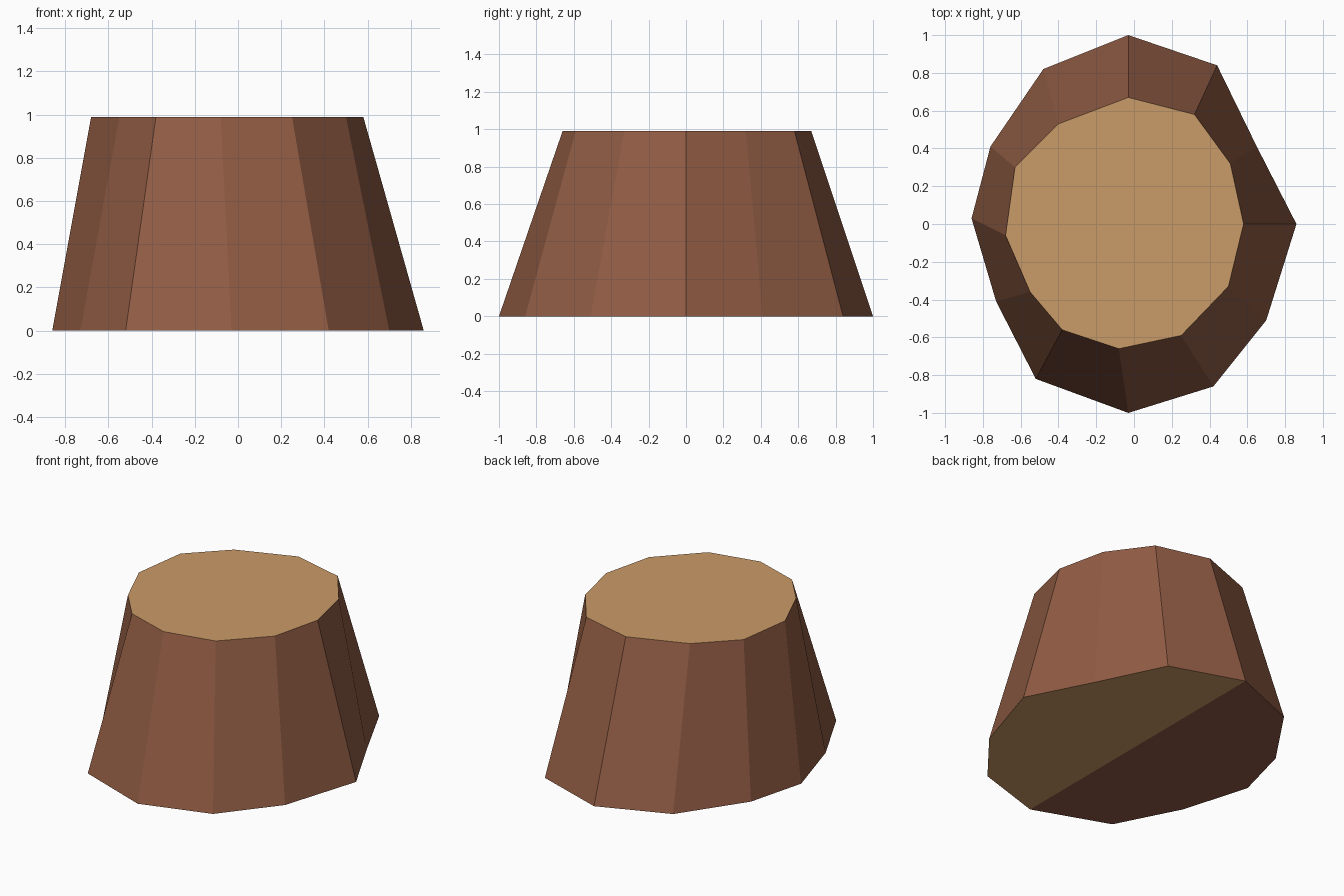
import bpy

if "Cube" in bpy.data.objects:
    bpy.data.objects.remove(bpy.data.objects["Cube"])


def srgb(r, g, b):
    """Convert 0-255 display colour to linear RGBA."""
    lin = [(c / 255 / 12.92) if c / 255 <= 0.04045 else ((c / 255 + 0.055) / 1.055) ** 2.4
           for c in (r, g, b)]
    return (*lin, 1.0)


def make_material(name, color):
    mat = bpy.data.materials.new(name)
    mat.diffuse_color = color
    mat.use_nodes = True
    mat.node_tree.nodes["Principled BSDF"].inputs["Base Color"].default_value = mat.diffuse_color
    return mat


bark = make_material("bark_brown", srgb(145, 92, 68))
wood = make_material("cut_wood_tan", srgb(202, 155, 103))

HEIGHT = 0.99

# Irregular twelve-sided outlines, counter-clockwise from +x
base = [(0.86, 0.0), (0.65, 0.41), (0.44, 0.84), (-0.03, 1.0), (-0.48, 0.82), (-0.76, 0.41),
        (-0.86, 0.03), (-0.73, -0.41), (-0.52, -0.82), (-0.03, -1.0), (0.42, -0.86), (0.70, -0.51)]
top = [(0.58, 0.0), (0.51, 0.32), (0.32, 0.58), (-0.03, 0.67), (-0.40, 0.53), (-0.63, 0.30),
       (-0.68, -0.06), (-0.55, -0.36), (-0.38, -0.56), (-0.08, -0.66), (0.25, -0.59), (0.50, -0.33)]
n = len(base)

verts = [(x, y, 0.0) for x, y in base] + [(x, y, HEIGHT) for x, y in top]

# Bark sides
faces = [(i, (i + 1) % n, n + (i + 1) % n, n + i) for i in range(n)]
# Cut top
faces.append(tuple(range(n, 2 * n)))
# Underside in two halves: bare wood on the right, bark on the left
faces.append((9, 8, 7, 6, 5, 4, 3))
faces.append((3, 2, 1, 0, 11, 10, 9))

mesh = bpy.data.meshes.new("tree_stump")
mesh.from_pydata(verts, [], faces)
mesh.materials.append(bark)
mesh.materials.append(wood)
for poly in mesh.polygons:
    poly.use_smooth = False
    poly.material_index = 1 if poly.index in (n, n + 2) else 0
mesh.update()

stump = bpy.data.objects.new("tree_stump", mesh)
bpy.context.collection.objects.link(stump)
